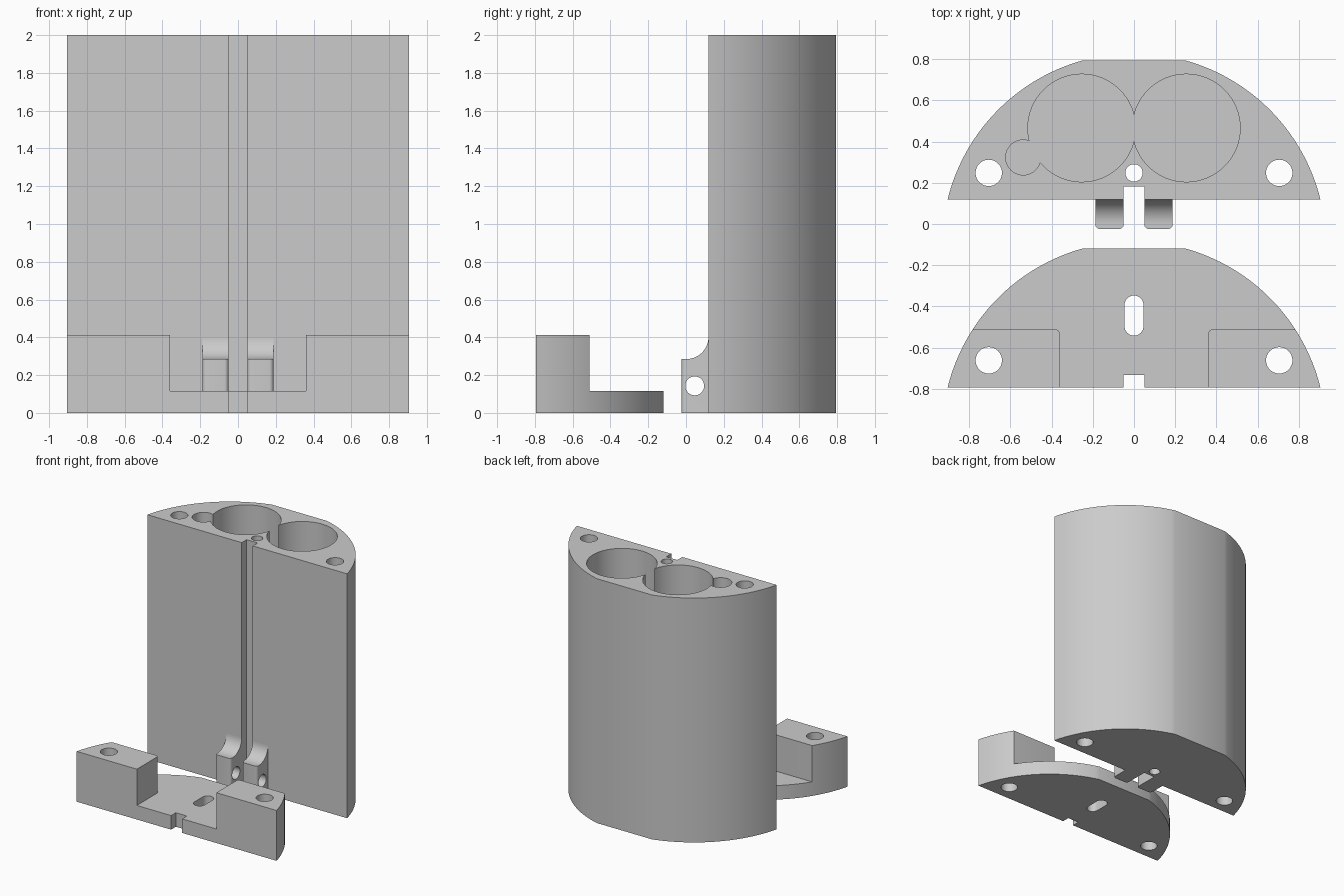
import bpy, bmesh, math
from mathutils import Vector

if "Cube" in bpy.data.objects:
    bpy.data.objects.remove(bpy.data.objects["Cube"])

grey = bpy.data.materials.new("plain grey")
grey.diffuse_color = (0.6, 0.6, 0.6, 1)
grey.use_nodes = True
grey.node_tree.nodes["Principled BSDF"].inputs["Base Color"].default_value = grey.diffuse_color

FRONT, BACK = 0.119, 0.794      # body front and back faces
DEPTH = BACK - FRONT
ARC_R, ARC_DROP = 0.932, 0.223  # outer arc radius, centre lies in front of the flat face


def prism(name, points, axis, lo, hi):
    """Extrude a closed profile: (x, y) along z, or (y, z) along x."""
    bm = bmesh.new()
    place = (lambda p: (p[0], p[1], lo)) if axis == 'Z' else (lambda p: (lo, p[0], p[1]))
    face = bm.faces.new([bm.verts.new(place(p)) for p in points])
    out = bmesh.ops.extrude_face_region(bm, geom=[face])
    step = Vector((0, 0, hi - lo)) if axis == 'Z' else Vector((hi - lo, 0, 0))
    bmesh.ops.translate(bm, verts=[g for g in out['geom'] if isinstance(g, bmesh.types.BMVert)], vec=step)
    bmesh.ops.recalc_face_normals(bm, faces=bm.faces)
    mesh = bpy.data.meshes.new(name)
    bm.to_mesh(mesh)
    bm.free()
    mesh.materials.append(grey)
    ob = bpy.data.objects.new(name, mesh)
    bpy.context.collection.objects.link(ob)
    return ob


def arc(cx, cy, r, a0, a1, n):
    return [(cx + r * math.cos(a0 + (a1 - a0) * i / n),
             cy + r * math.sin(a0 + (a1 - a0) * i / n)) for i in range(n + 1)]


def circle(cx, cy, r, n=64):
    return arc(cx, cy, r, 0, 2 * math.pi, n)[:-1]


def box(x0, x1, y0, y1):
    return [(x0, y0), (x1, y0), (x1, y1), (x0, y1)]


def outline(y0):
    """Half-round section with flat front at y0 and a flat on the back."""
    a0 = math.asin(ARC_DROP / ARC_R)
    a1 = math.asin((DEPTH + ARC_DROP) / ARC_R)
    right = arc(0, y0 - ARC_DROP, ARC_R, a0, a1, 32)
    return right + [(-x, y) for x, y in reversed(right)]


def cut(ob, points, lo, hi, axis='Z'):
    cutter = prism("cutter", points, axis, lo, hi)
    mod = ob.modifiers.new("cut", 'BOOLEAN')
    mod.operation, mod.solver, mod.object = 'DIFFERENCE', 'EXACT', cutter
    bpy.context.view_layer.objects.active = ob
    bpy.ops.object.modifier_apply(modifier=mod.name)
    bpy.data.objects.remove(cutter, do_unlink=True)


def smooth(ob):
    bpy.ops.object.select_all(action='DESELECT')
    ob.select_set(True)
    bpy.context.view_layer.objects.active = ob
    bpy.ops.object.shade_smooth_by_angle(angle=math.radians(20))


# Tall body with blind pockets, through holes and front groove
body = prism("tall_body", outline(FRONT), 'Z', 0, 2)
for x, y, r in ((-0.254, 0.466, 0.2615), (0.254, 0.466, 0.2615), (-0.538, 0.323, 0.085)):
    cut(body, circle(x, y, r), 0.1, 2.1)
for x, r in ((-0.705, 0.064), (0.705, 0.064), (0, 0.042)):
    cut(body, circle(x, 0.248, r, 48), -0.1, 2.1)
cut(body, box(-0.05, 0.05, 0, 0.183), -0.1, 2.1)
smooth(body)

# Pair of hinge lugs with a concave top and a pin hole
TIP = -0.024
lug_profile = [(FRONT, 0), (TIP, 0), (TIP, 0.285)] + arc(0.002, 0.402, 0.117, -math.pi / 2, 0, 16)
for side, x0, x1 in (("left", -0.188, -0.05), ("right", 0.05, 0.188)):
    lug = prism(side + "_hinge_lug", lug_profile, 'X', x0, x1)
    bm = bmesh.new()
    bm.from_mesh(lug.data)
    uprights = [e for e in bm.edges if all(abs(v.co.y - TIP) < 1e-4 for v in e.verts)
                and abs(e.verts[0].co.z - e.verts[1].co.z) > 0.1]
    bmesh.ops.bevel(bm, geom=uprights, offset=0.022, segments=5, profile=0.5, affect='EDGES')
    bm.to_mesh(lug.data)
    bm.free()
    cut(lug, circle(0.046, 0.143, 0.05, 40), -0.3, 0.3, 'X')
    smooth(lug)

# Stepped base: half-round block with the middle and back cut down to a thin plate
base = prism("stepped_base", outline(-BACK), 'Z', 0, 0.412)
STEP, INNER, FIL = -0.512, 0.36, 0.022
corner = arc(INNER + FIL, STEP - FIL, FIL, math.pi / 2, math.pi, 6)
right = [(1.2, 0.1), (1.2, STEP)] + corner + [(INNER, -1)]
cut(base, right + [(-x, y) for x, y in reversed(right)], 0.115, 0.6)
for x in (-0.705, 0.705):
    cut(base, circle(x, -0.662, 0.064, 48), -0.1, 0.6)
cut(base, box(-0.05, 0.05, -1, -0.732), -0.1, 0.6)
slot = arc(0, -0.393, 0.046, 0, math.pi, 16) + arc(0, -0.496, 0.046, math.pi, 2 * math.pi, 16)
cut(base, slot, -0.1, 0.6)
smooth(base)
